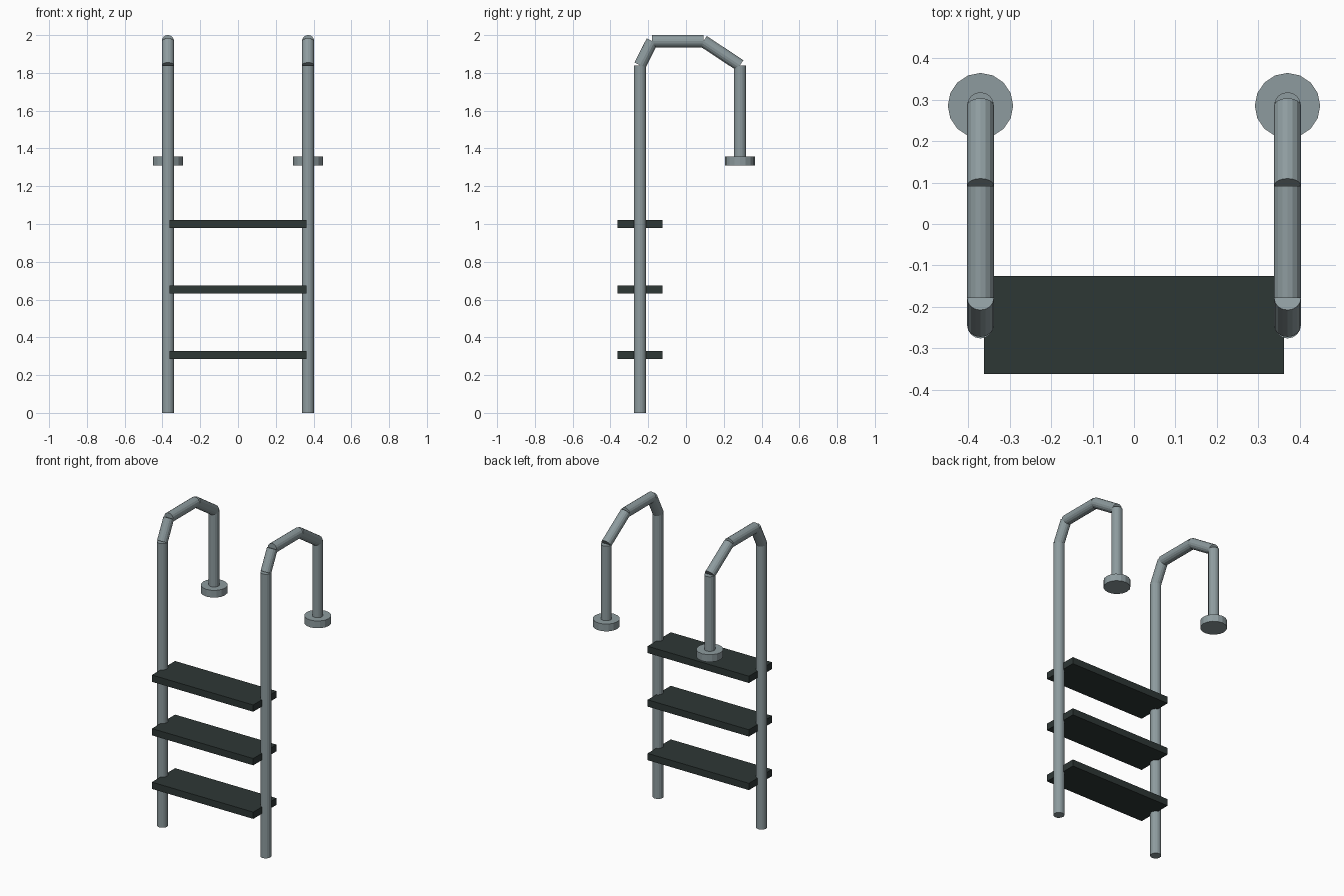
import bpy
from mathutils import Vector

if "Cube" in bpy.data.objects:
    bpy.data.objects.remove(bpy.data.objects["Cube"])


def material(name, rgb):
    m = bpy.data.materials.new(name)
    m.diffuse_color = (*rgb, 1)
    m.use_nodes = True
    m.node_tree.nodes["Principled BSDF"].inputs["Base Color"].default_value = m.diffuse_color
    return m


STEEL = material("brushed_steel", (0.27, 0.33, 0.345))
TREAD = material("dark_tread", (0.027, 0.038, 0.036))


def rod(name, a, b, radius, sides=16):
    """Capped straight cylinder between two points."""
    a, b = Vector(a), Vector(b)
    d = b - a
    bpy.ops.mesh.primitive_cylinder_add(vertices=sides, radius=radius,
                                        depth=d.length, location=(a + b) / 2)
    o = bpy.context.object
    o.name = name
    o.rotation_mode = 'QUATERNION'
    o.rotation_quaternion = Vector((0, 0, 1)).rotation_difference(d)
    o.data.materials.append(STEEL)


# Handrail path in the side plane (y, z): post, bends, grab bar, down leg
PATH = [(-0.244, 0), (-0.244, 1.84), (-0.179, 1.968),
        (0.092, 1.968), (0.286, 1.84), (0.286, 1.35)]
PARTS = ["post", "front_bend", "top_rail", "rear_bend", "down_leg"]

for side, x in (("left", -0.371), ("right", 0.371)):
    for part, p, q in zip(PARTS, PATH, PATH[1:]):
        rod(f"{side}_{part}", (x, *p), (x, *q), 0.0325)
    # Deck mounting flange
    rod(f"{side}_flange", (x, 0.286, 1.31), (x, 0.286, 1.357), 0.079)

# Steps
for i, z in enumerate((0.306, 0.653, 1.0)):
    bpy.ops.mesh.primitive_cube_add(size=1, location=(0, -0.244, z))
    o = bpy.context.object
    o.name = f"step_{i + 1}"
    o.scale = (0.726, 0.237, 0.044)
    o.data.materials.append(TREAD)
